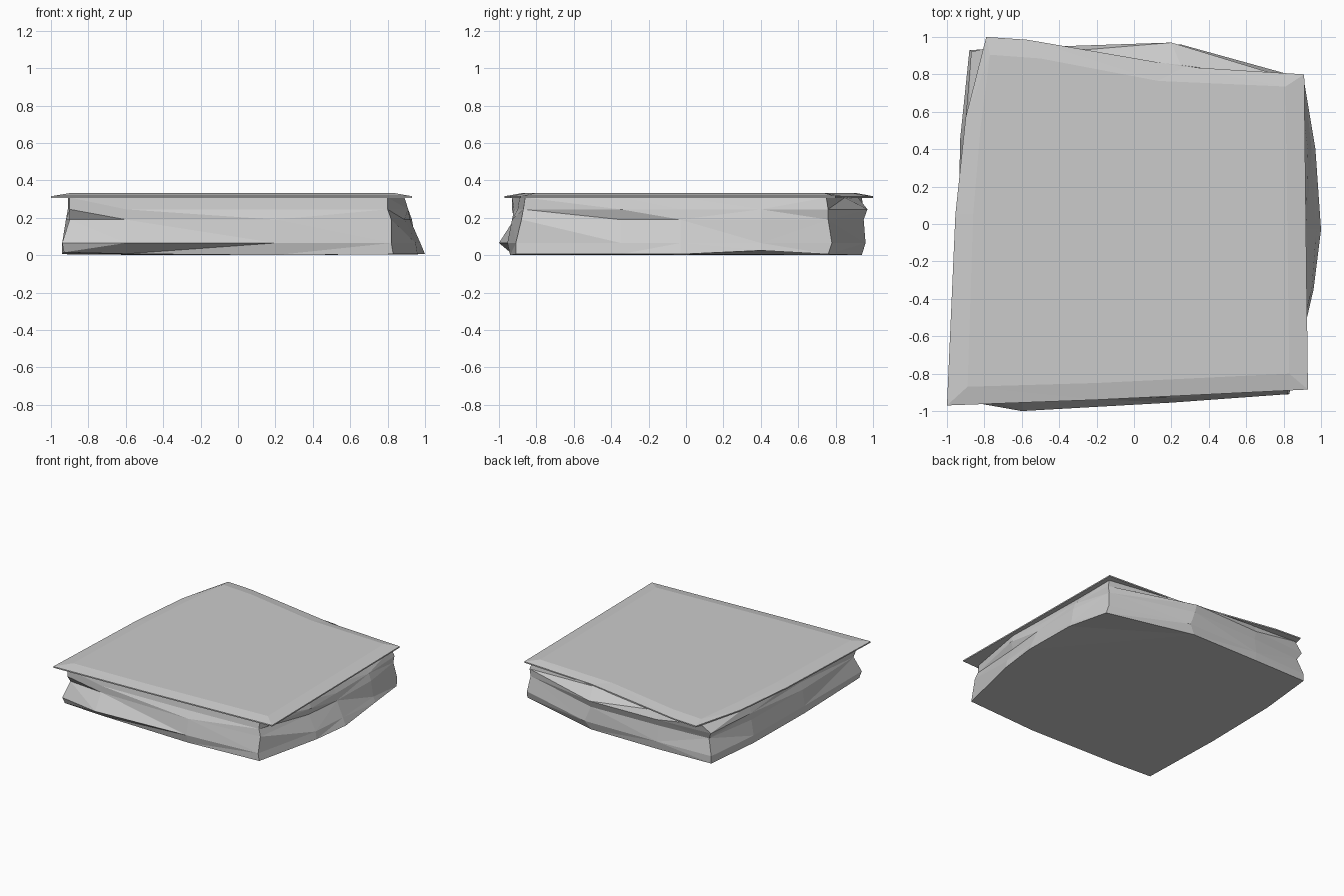
import bpy, bmesh

if "Cube" in bpy.data.objects:
    bpy.data.objects.remove(bpy.data.objects["Cube"])


def loft(name, rings):
    """Skin a stack of equal-length outlines of (x, y, z) points and cap both ends."""
    bm = bmesh.new()
    loops = [[bm.verts.new(p) for p in ring] for ring in rings]
    n = len(loops[0])
    for a, b in zip(loops, loops[1:]):
        for i in range(n):
            j = (i + 1) % n
            bm.faces.new((a[i], a[j], b[j], b[i]))
    bm.faces.new(loops[0][::-1])
    bm.faces.new(loops[-1])
    bmesh.ops.triangulate(bm, faces=bm.faces[:])
    bmesh.ops.recalc_face_normals(bm, faces=bm.faces[:])
    mesh = bpy.data.meshes.new(name)
    bm.to_mesh(mesh)
    bm.free()
    obj = bpy.data.objects.new(name, mesh)
    bpy.context.collection.objects.link(obj)
    return obj


def at(z, outline):
    return [(x, y, z) for x, y in outline]


# Rough stone body: front-left corner first, counter-clockwise
foot = [(-.93, -.92), (-.6, -.93), (.2, -.94), (.83, -.91), (.96, -.35), (1, -.03),
        (.97, .4), (.91, .76), (.2, .94), (-.4, .94), (-.88, .93), (-.93, .45), (-.94, -.2)]
bulge = [(-.94, -.94), (-.6, -1), (.2, -.955), (.82, -.91), (.95, -.35), (.975, -.03),
         (.95, .4), (.9, .78), (.25, .96), (-.4, .95), (-.88, .93), (-.93, .45), (-.94, -.2)]
waist = [(-.9, -.89), (-.6, -.92), (.2, -.93), (.82, -.88), (.89, -.35), (.92, -.03),
         (.93, .4), (.88, .76), (.2, .95), (-.4, .93), (-.84, .9), (-.91, .45), (-.92, -.2)]
shoulder = [(-.9, -.93), (-.6, -.92), (.2, -.9), (.8, -.87), (.91, -.35), (.91, -.03),
            (.91, .4), (.89, .76), (.2, .97), (-.4, .95), (-.87, .92), (-.91, .45), (-.9, -.2)]
neck = [(-.9, -.93), (-.6, -.91), (.2, -.89), (.8, -.86), (.89, -.35), (.88, -.03),
        (.87, .4), (.87, .75), (.25, .85), (-.4, .92), (-.79, .94), (-.89, .45), (-.91, -.2)]
foot_z = [.02, .012, .005, .01, .01, .01, .03, .01, .0, .0, .01, .01, .01]
loft("stone_body", [
    [(x, y, z) for (x, y), z in zip(foot, [max(0, z - .005) for z in foot_z])],
    at(.065, bulge), at(.19, waist), at(.245, shoulder), at(.308, neck)])

# Thin overhanging cap with bevelled upper edge
rim = [(-1, -.97), (-.2, -.94), (.93, -.885), (.91, .8), (.27, .84),
       (-.57, .985), (-.79, 1), (-.9, .57), (-.955, .05)]
inner = [(-.89, -.87), (-.2, -.85), (.83, -.8), (.81, .735), (.13, .765),
         (-.5, .885), (-.77, .905), (-.82, .52), (-.86, .05)]
loft("slab_top", [at(.305, rim), at(.315, rim), at(.333, inner)])
